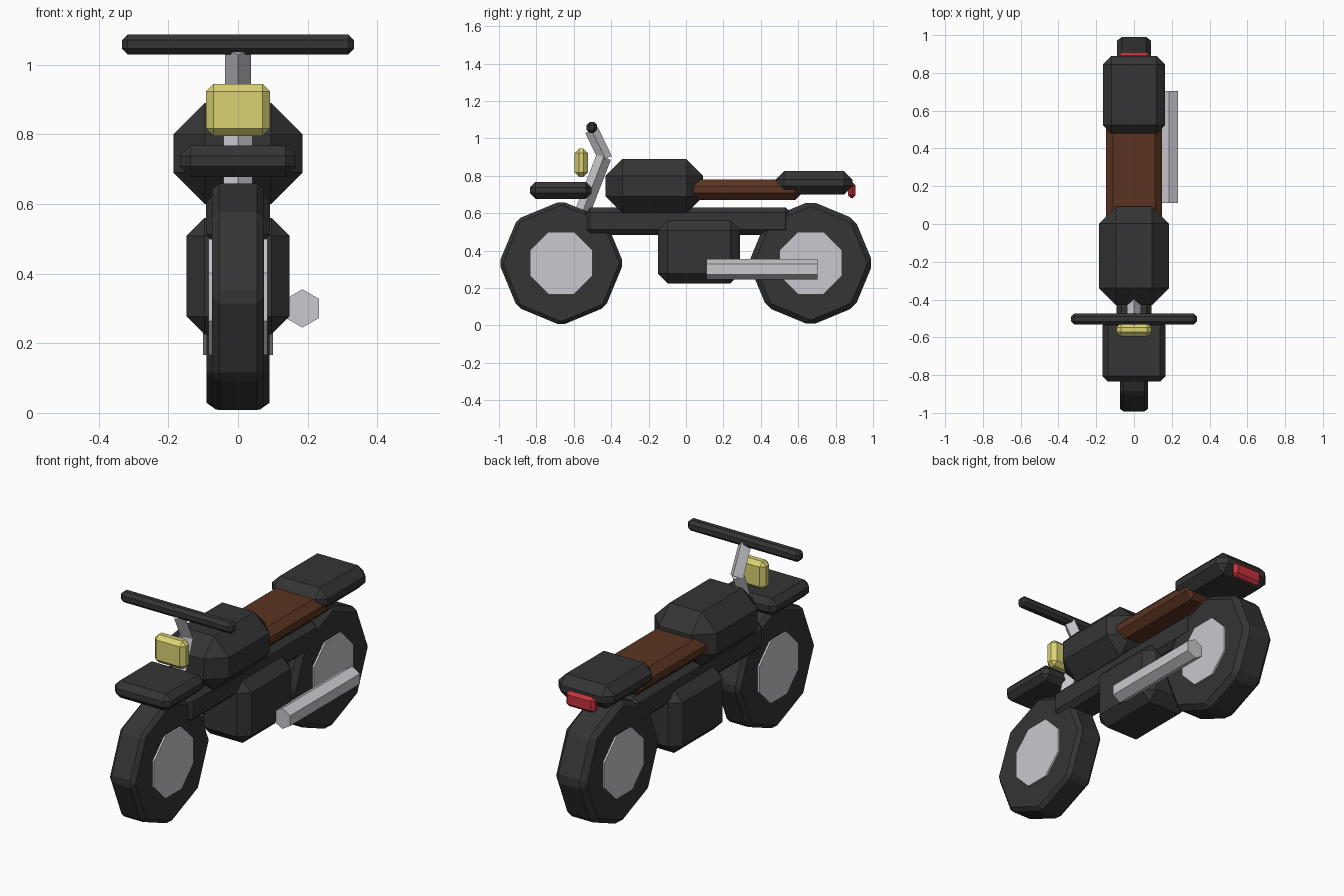
import bpy, bmesh
from math import sin, cos, pi, radians
from mathutils import Vector

old = bpy.data.objects.get("Cube")
if old:
    bpy.data.objects.remove(old, do_unlink=True)


def material(name, color):
    m = bpy.data.materials.new(name)
    m.use_nodes = True
    m.diffuse_color = (*color, 1)
    bsdf = next(n for n in m.node_tree.nodes if n.type == 'BSDF_PRINCIPLED')
    bsdf.inputs["Base Color"].default_value = (*color, 1)
    return m


black = material("black", (0.035, 0.035, 0.035))
silver = material("silver", (0.58, 0.58, 0.62))
brown = material("brown leather", (0.105, 0.034, 0.015))
yellow = material("lamp yellow", (0.70, 0.64, 0.17))
red = material("tail light red", (0.55, 0.032, 0.045))


def finish(name, bm, mat, bevel):
    """Chamfer every edge with one flat segment and link the part."""
    bmesh.ops.recalc_face_normals(bm, faces=bm.faces)
    if bevel:
        bmesh.ops.bevel(bm, geom=bm.edges[:], offset=bevel, segments=1,
                        affect='EDGES', offset_type='OFFSET')
    mesh = bpy.data.meshes.new(name)
    bm.to_mesh(mesh)
    bm.free()
    mesh.materials.append(mat)
    ob = bpy.data.objects.new(name, mesh)
    bpy.context.collection.objects.link(ob)
    return ob


def block(name, half_width, y, z, bevel, mat):
    """Chamfered box, symmetric in x, spanning the y and z ranges."""
    bm = bmesh.new()
    bmesh.ops.create_cube(bm, size=1)
    size = Vector((2 * half_width, y[1] - y[0], z[1] - z[0]))
    mid = Vector((0, sum(y) / 2, sum(z) / 2))
    for v in bm.verts:
        v.co = v.co * size + mid
    return finish(name, bm, mat, bevel)


def prism(name, start, end, radius, sides, mat, spin=0, bevel=0):
    """Regular prism running from start to end."""
    a, b = Vector(start), Vector(end)
    d = (b - a).normalized()
    u = Vector((0, 0, 1)) if abs(d.x) > 0.9 else Vector((1, 0, 0))
    w = d.cross(u)
    bm = bmesh.new()
    rings = []
    for p in (a, b):
        angles = [radians(spin) + 2 * pi * i / sides for i in range(sides)]
        rings.append([bm.verts.new(p + radius * (u * cos(t) + w * sin(t)))
                      for t in angles])
        bm.faces.new(rings[-1])
    for i in range(sides):
        j = (i + 1) % sides
        bm.faces.new((rings[0][i], rings[0][j], rings[1][j], rings[1][i]))
    return finish(name, bm, mat, bevel)


# Wheels: octagonal tyres with hubs showing on both sides
for label, y, half, bevel in (("front", -0.667, 0.075, 0.02),
                              ("rear", 0.667, 0.091, 0.027)):
    z = 0.333
    prism(label + "_tyre", (-half, y, z), (half, y, z), 0.333, 8, black, bevel=bevel)
    h = half + 0.01
    prism(label + "_hub", (-h, y, z), (h, y, z), 0.18, 8, silver, spin=22.5)

# Body
block("frame", 0.092, (-0.54, 0.56), (0.485, 0.63), 0.027, black)
block("engine", 0.148, (-0.15, 0.29), (0.225, 0.56), 0.052, black)
block("fuel_tank", 0.185, (-0.43, 0.092), (0.60, 0.89), 0.09, black)
block("seat", 0.148, (0.0, 0.62), (0.67, 0.78), 0.037, brown)
block("tail_cowl", 0.165, (0.48, 0.89), (0.70, 0.825), 0.045, black)
block("front_fender", 0.167, (-0.835, -0.505), (0.677, 0.768), 0.03, black)

# Lights
block("headlight", 0.092, (-0.595, -0.525), (0.795, 0.945), 0.022, yellow)
block("tail_light", 0.087, (0.865, 0.907), (0.682, 0.765), 0.016, red)

# Steering
prism("fork", (0, -0.575, 0.55), (0, -0.44, 0.90), 0.041, 4, silver)
prism("handlebar_stem", (0, -0.43, 0.89), (0, -0.505, 1.045), 0.037, 4, silver)
block("handlebar", 0.333, (-0.532, -0.475), (1.03, 1.087), 0.016, black)

# Exhaust on the left side
prism("exhaust", (0.185, 0.11, 0.30), (0.185, 0.703, 0.30), 0.055, 6, silver, spin=30)
